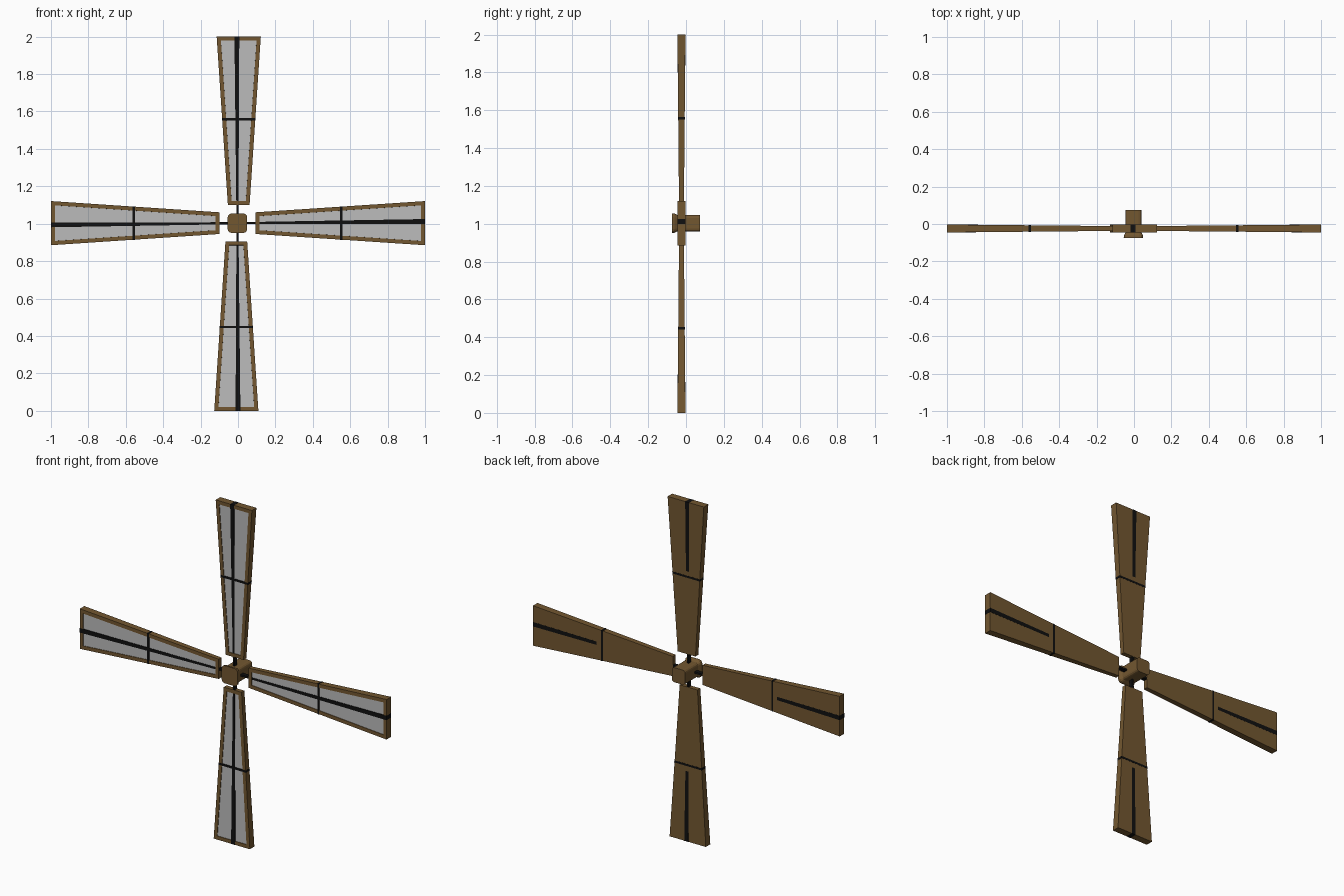
import bpy, bmesh, math
from mathutils import Matrix, Vector

if "Cube" in bpy.data.objects:
    bpy.data.objects.remove(bpy.data.objects["Cube"])

CX, CZ, CY = -0.003, 1.003, -0.024


def material(name, rgb):
    m = bpy.data.materials.new(name)
    m.diffuse_color = (*rgb, 1)
    m.use_nodes = True
    m.node_tree.nodes["Principled BSDF"].inputs["Base Color"].default_value = m.diffuse_color
    return m


wood = material("wood", (0.17, 0.095, 0.03))
black = material("black", (0.005, 0.005, 0.005))
grey = material("canvas_grey", (0.5, 0.5, 0.5))


def finish(name, bm, mats, matrix=Matrix()):
    me = bpy.data.meshes.new(name)
    bmesh.ops.recalc_face_normals(bm, faces=bm.faces)
    bm.to_mesh(me)
    bm.free()
    for m in mats:
        me.materials.append(m)
    me.transform(matrix)
    ob = bpy.data.objects.new(name, me)
    bpy.context.collection.objects.link(ob)
    return ob


def loft(bm, rings):
    """Closed skin through rings of points, capped at both ends."""
    loops = [[bm.verts.new(p) for p in r] for r in rings]
    n = len(loops[0])
    for a, b in zip(loops, loops[1:]):
        for i in range(n):
            j = (i + 1) % n
            bm.faces.new((a[i], a[j], b[j], b[i]))
    bm.faces.new(loops[0])
    bm.faces.new(loops[-1])
    bmesh.ops.recalc_face_normals(bm, faces=bm.faces)


def rect(x, w, d, z):
    """Rectangle across the blade: half width w, half depth d."""
    return [(x - w, -d, z), (x + w, -d, z), (x + w, d, z), (x - w, d, z)]


def build_arm(side, angle, length, shift, skew):
    place = Matrix.Translation((CX, CY, CZ)) @ Matrix.Rotation(angle, 4, 'Y')

    # tapered blade with a wooden rim around a sunken front panel
    bm = bmesh.new()
    loft(bm, [rect(shift, 0.058, 0.013, 0.097), rect(shift, 0.118, 0.021, length)])
    front = min(bm.faces, key=lambda f: f.normal.y)
    bmesh.ops.inset_region(bm, faces=[front], thickness=0.021, use_even_offset=True)
    moved = bmesh.ops.inset_region(bm, faces=[front], thickness=0.0005, depth=-0.003)
    front.material_index = 1
    finish(side + "_blade", bm, [wood, grey], place)

    # tapered spar running through the blade
    bm = bmesh.new()
    loft(bm, [rect(0, 0.005, 0.011, 0.0), rect(skew, 0.013, 0.0218, length + 0.0005)])
    finish(side + "_spar", bm, [black], place)

    # crossbar wrapping the blade
    bm = bmesh.new()
    loft(bm, [rect(shift, 0.0895, 0.0177, 0.549), rect(shift, 0.0902, 0.0179, 0.561)])
    finish(side + "_crossbar", bm, [black], place)


build_arm("top", 0, 0.997, 0.007, -0.003)
build_arm("right", math.pi / 2, 1.003, 0.0, -0.009)
build_arm("bottom", math.pi, 1.003, 0.006, -0.003)
build_arm("left", -math.pi / 2, 0.997, 0.0, -0.009)


# hub: rounded square shaft with a flared front cap
def rounded_square(h, r, y, seg=3):
    pts = []
    for q in range(4):
        a0 = q * math.pi / 2
        cx = (h - r) * (1 if q in (0, 3) else -1)
        cz = (h - r) * (1 if q in (0, 1) else -1)
        for s in range(seg + 1):
            a = a0 + s / seg * math.pi / 2
            pts.append((CX + cx + r * math.cos(a), y, CZ + cz + r * math.sin(a)))
    return pts


bm = bmesh.new()
loft(bm, [rounded_square(0.052, 0.02, -0.074), rounded_square(0.051, 0.02, -0.062),
          rounded_square(0.043, 0.016, -0.046), rounded_square(0.043, 0.016, 0.074)])
finish("hub", bm, [wood])
